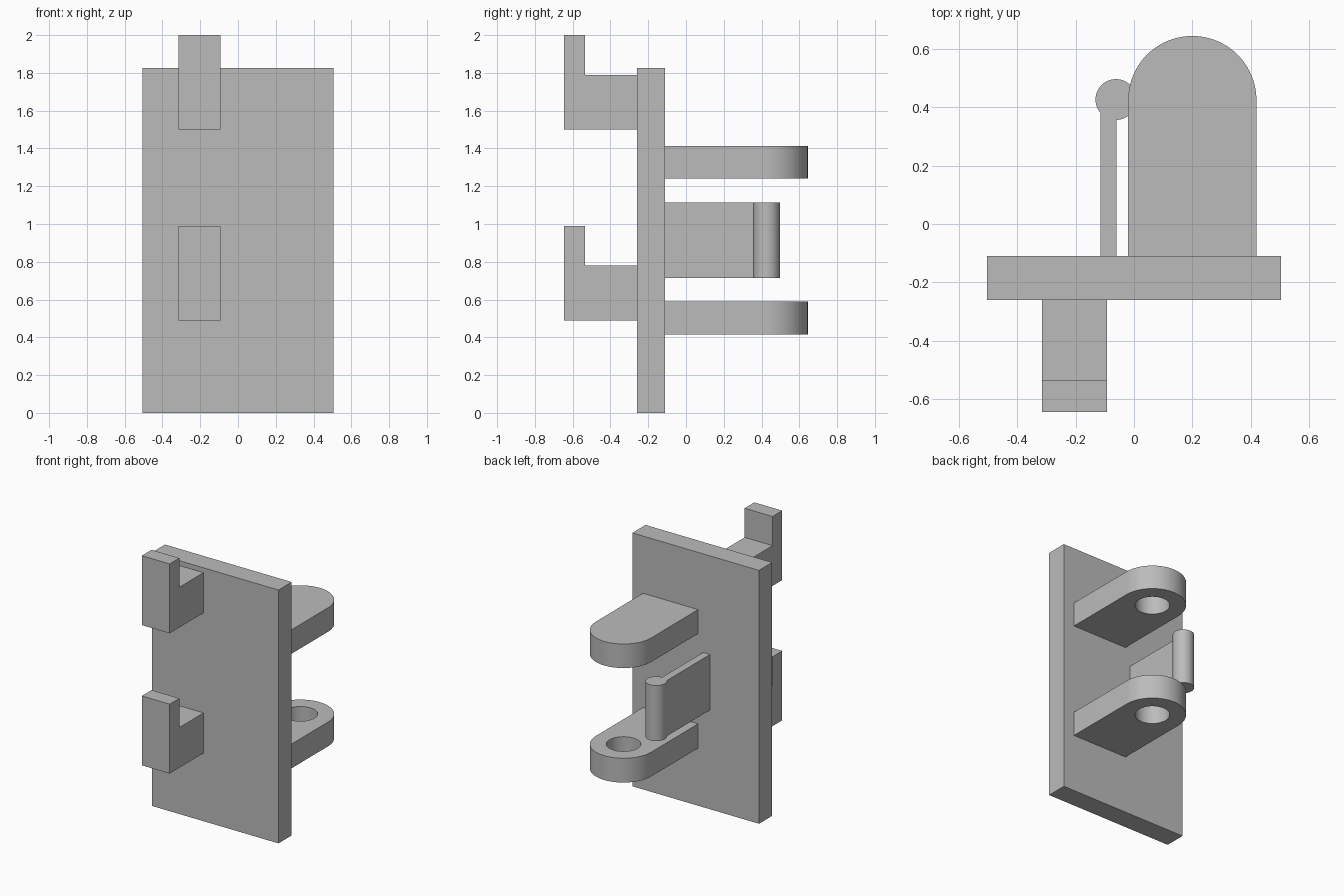
import bpy
import bmesh
from math import cos, sin, pi, radians
from mathutils import Vector

cube = bpy.data.objects.get("Cube")
if cube:
    bpy.data.objects.remove(cube, do_unlink=True)

grey = bpy.data.materials.new("plain grey")
grey.use_nodes = True
colour = (0.5, 0.5, 0.5, 1)
grey.diffuse_color = colour
grey.node_tree.nodes["Principled BSDF"].inputs["Base Color"].default_value = colour


def extrude(name, points, direction):
    """Solid made by sweeping a flat outline along a direction."""
    bm = bmesh.new()
    face = bm.faces.new([bm.verts.new(p) for p in points])
    swept = bmesh.ops.extrude_face_region(bm, geom=[face])["geom"]
    verts = [v for v in swept if isinstance(v, bmesh.types.BMVert)]
    bmesh.ops.translate(bm, verts=verts, vec=Vector(direction))
    bmesh.ops.recalc_face_normals(bm, faces=bm.faces)
    mesh = bpy.data.meshes.new(name)
    bm.to_mesh(mesh)
    bm.free()
    mesh.materials.append(grey)
    obj = bpy.data.objects.new(name, mesh)
    bpy.context.collection.objects.link(obj)
    return obj


def box(name, x0, x1, y0, y1, z0, z1):
    outline = [(x0, y0, z0), (x1, y0, z0), (x1, y1, z0), (x0, y1, z0)]
    return extrude(name, outline, (0, 0, z1 - z0))


def arc(cx, cy, r, z, sweep, steps):
    return [(cx + r * cos(sweep * i / steps), cy + r * sin(sweep * i / steps), z)
            for i in range(steps + 1)]


def cylinder(name, cx, cy, r, z0, z1):
    return extrude(name, arc(cx, cy, r, z0, 2 * pi, 64)[:-1], (0, 0, z1 - z0))


def smooth(obj):
    bpy.ops.object.select_all(action="DESELECT")
    obj.select_set(True)
    bpy.context.view_layer.objects.active = obj
    bpy.ops.object.shade_smooth_by_angle(angle=radians(30))


PLATE_FRONT, PLATE_BACK = -0.26, -0.11

# Backing plate
box("back_plate", -0.505, 0.505, PLATE_FRONT, PLATE_BACK, 0, 1.825)

# Upturned hooks on the front
for name, z in (("lower_hook", 0.49), ("upper_hook", 1.5)):
    side = [(PLATE_FRONT, 0), (PLATE_FRONT, 0.29), (-0.535, 0.29),
            (-0.535, 0.5), (-0.645, 0.5), (-0.645, 0)]
    extrude(name, [(-0.315, y, z + h) for y, h in side], (0.222, 0, 0))

# Rounded lugs on the back: lower one pierced, upper one with a blind socket
LUG_X, LUG_Y, LUG_R = 0.2, 0.425, 0.22
for name, z0, z1, hole_top in (("lower_lug", 0.415, 0.59, 0.65),
                               ("upper_lug", 1.24, 1.413, 1.4)):
    outline = arc(LUG_X, LUG_Y, LUG_R, z0, pi, 40)
    outline += [(LUG_X - LUG_R, PLATE_BACK, z0), (LUG_X + LUG_R, PLATE_BACK, z0)]
    lug = extrude(name, outline, (0, 0, z1 - z0))
    cutter = cylinder(name + "_hole_cutter", LUG_X, LUG_Y, 0.113, z0 - 0.05, hole_top)
    cutter.hide_render = True
    cut = lug.modifiers.new("hole", "BOOLEAN")
    cut.operation = "DIFFERENCE"
    cut.solver = "EXACT"
    cut.object = cutter
    bpy.context.view_layer.objects.active = lug
    bpy.ops.object.modifier_apply(modifier=cut.name)
    bpy.data.objects.remove(cutter, do_unlink=True)
    smooth(lug)

# Thin spring arm ending in a round bead
box("spring_arm", -0.115, -0.06, PLATE_BACK, 0.4, 0.715, 1.115)
smooth(cylinder("arm_bead", -0.062, 0.427, 0.07, 0.715, 1.115))
